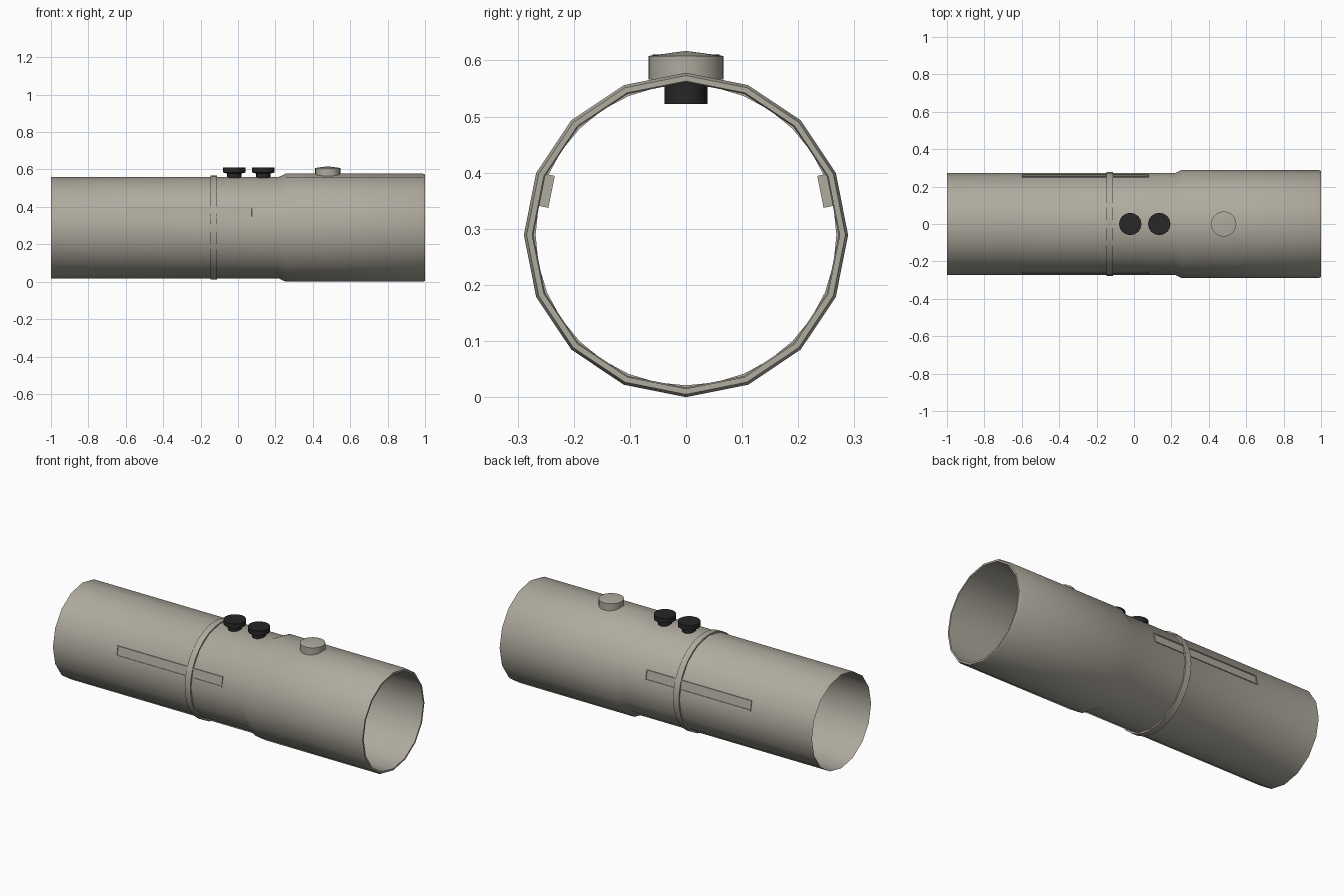
import bpy, bmesh, math
from mathutils import Matrix

if "Cube" in bpy.data.objects:
    bpy.data.objects.remove(bpy.data.objects["Cube"])

CZ = 0.289  # height of the tube axis


def material(name, rgb):
    m = bpy.data.materials.new(name)
    m.diffuse_color = (*rgb, 1)
    m.use_nodes = True
    m.node_tree.nodes["Principled BSDF"].inputs["Base Color"].default_value = m.diffuse_color
    return m


grey = material("warm_grey", (0.43, 0.405, 0.345))
black = material("near_black", (0.02, 0.02, 0.021))


def finish(name, bm, mat):
    bmesh.ops.recalc_face_normals(bm, faces=bm.faces)
    me = bpy.data.meshes.new(name)
    bm.to_mesh(me)
    bm.free()
    me.materials.append(mat)
    ob = bpy.data.objects.new(name, me)
    bpy.context.collection.objects.link(ob)
    bpy.ops.object.select_all(action='DESELECT')
    ob.select_set(True)
    bpy.context.view_layer.objects.active = ob
    bpy.ops.object.shade_smooth_by_angle(angle=math.radians(32))
    return ob


def lathe(name, profile, sides, mat, along_x=False, loc=(0, 0, 0), closed=False):
    """Revolve (radius, height) points; zero radius makes a pole."""
    bm = bmesh.new()
    rings = []
    for r, h in profile:
        n = 1 if r == 0 else sides
        rings.append([bm.verts.new((r * math.cos(2 * math.pi * i / sides),
                                    r * math.sin(2 * math.pi * i / sides), h)) for i in range(n)])
    pairs = list(zip(rings, rings[1:]))
    if closed:
        pairs.append((rings[-1], rings[0]))
    for a, b in pairs:
        for i in range(sides):
            j = (i + 1) % sides
            quad = [a[i % len(a)], a[j % len(a)], b[j % len(b)], b[i % len(b)]]
            bm.faces.new(list(dict.fromkeys(quad)))
    if along_x:
        bm.transform(Matrix.Rotation(math.pi / 2, 4, 'Y'))
    bm.transform(Matrix.Translation(loc))
    return finish(name, bm, mat)


# main tube: slim rear, flared front with a chamfered, turned-in lip
lathe("tube_body", [(0.272, -1), (0.272, 0.22), (0.289, 0.255), (0.289, 0.988),
                    (0.284, 1.0), (0.274, 1.0), (0.274, 0.26)],
      16, grey, along_x=True, loc=(0, 0, CZ))

# clamp ring around the middle
lathe("clamp_ring", [(0.268, -0.148), (0.278, -0.148), (0.278, -0.112), (0.268, -0.112)],
      32, grey, along_x=True, loc=(0, 0, CZ), closed=True)

# two black knobs, each with a stem through the tube wall
for i, x in enumerate((-0.02, 0.135)):
    lathe(f"knob_{i + 1}", [(0, 0.522), (0.038, 0.522), (0.038, 0.578), (0.06, 0.584),
                            (0.06, 0.611), (0, 0.611)], 16, black, loc=(x, 0, 0))

# low domed grey button
lathe("button", [(0, 0.566), (0.067, 0.566), (0.067, 0.608), (0, 0.617)],
      24, grey, loc=(0.48, 0, 0))

# side rails: framed plates lying on the upper side facets
tilt = math.radians(11.25)
for side, name in ((-1, "left_rail"), (1, "right_rail")):
    bm = bmesh.new()
    bmesh.ops.create_cube(bm, size=1)
    # local y is the outward direction, local z runs across the facet
    bm.transform(Matrix.Translation((-0.26, 0.2605, 0.0285)) @ Matrix.Diagonal((0.68, 0.021, 0.058, 1)))
    bm.faces.ensure_lookup_table()
    outer = max(bm.faces, key=lambda f: f.calc_center_median().y)
    bmesh.ops.inset_region(bm, faces=[outer], thickness=0.009, depth=0)
    bmesh.ops.inset_region(bm, faces=[outer], thickness=0.001, depth=-0.003)
    bm.transform(Matrix.Translation((0, 0, CZ)) @ Matrix.Diagonal((1, side, 1, 1))
                 @ Matrix.Rotation(tilt, 4, 'X'))
    finish(name, bm, grey)
